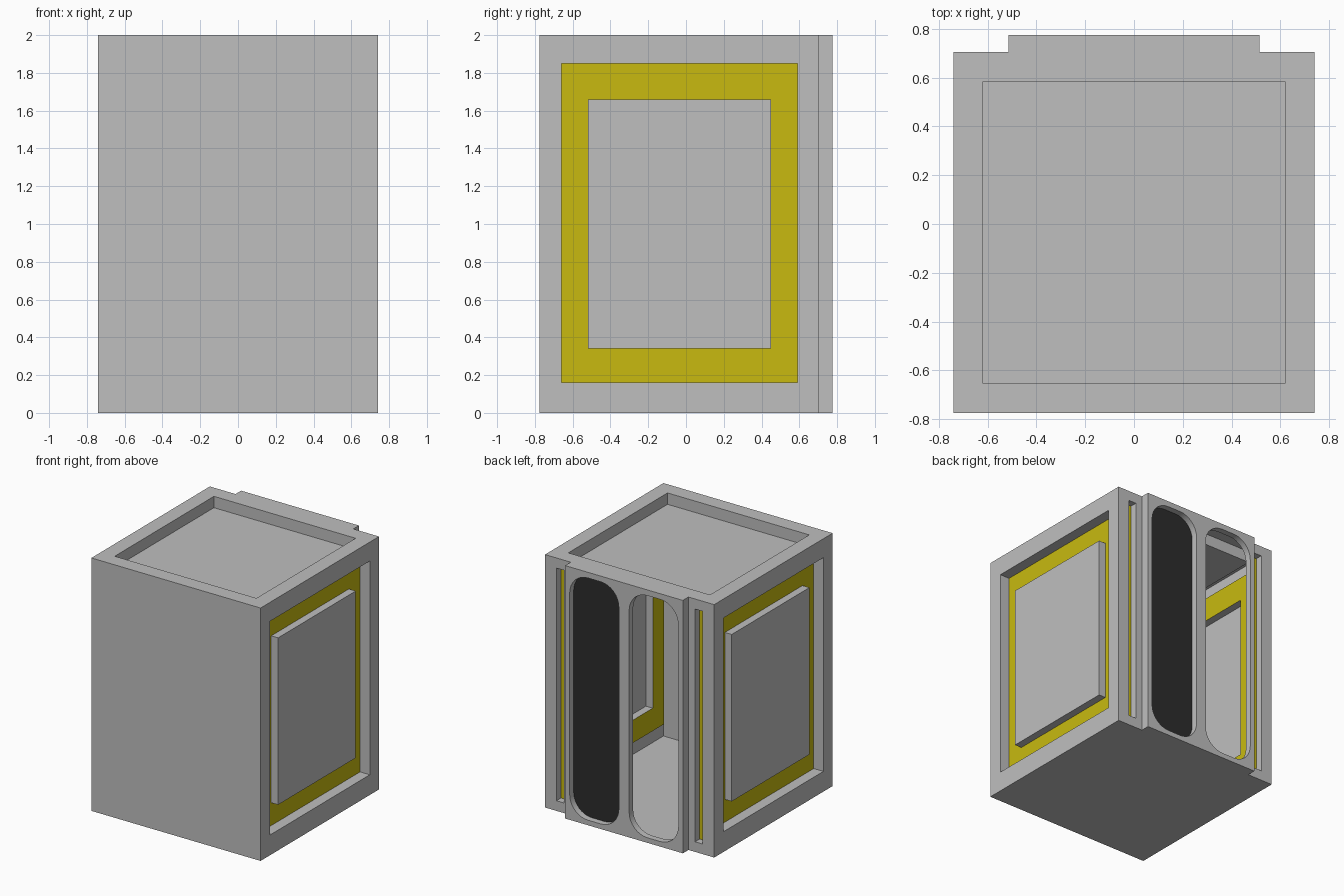
import bpy, bmesh, math
from mathutils import Vector

cube = bpy.data.objects.get("Cube")
if cube:
    bpy.data.objects.remove(cube, do_unlink=True)


def material(name, rgb):
    m = bpy.data.materials.new(name)
    m.use_nodes = True
    m.diffuse_color = (*rgb, 1)
    m.node_tree.nodes["Principled BSDF"].inputs["Base Color"].default_value = (*rgb, 1)
    return m


grey = material("shell_grey", (0.52, 0.52, 0.52))
yellow = material("trim_yellow", (0.58, 0.49, 0.005))
black = material("grille_black", (0.025, 0.025, 0.025))


def prism(name, outline, axis, lo, hi):
    """Extrude a 2D outline along x, y or z; the outline uses the other two axes in order."""
    def place(p, h):
        c = list(p)
        c.insert("xyz".index(axis), h)
        return Vector(c)
    bm = bmesh.new()
    face = bm.faces.new([bm.verts.new(place(p, lo)) for p in outline])
    ext = bmesh.ops.extrude_face_region(bm, geom=[face])
    moved = [g for g in ext["geom"] if isinstance(g, bmesh.types.BMVert)]
    bmesh.ops.translate(bm, verts=moved, vec=place((0, 0), hi - lo))
    bmesh.ops.recalc_face_normals(bm, faces=bm.faces)
    mesh = bpy.data.meshes.new(name)
    bm.to_mesh(mesh)
    bm.free()
    ob = bpy.data.objects.new(name, mesh)
    bpy.context.collection.objects.link(ob)
    return ob


def rect(a0, a1, b0, b1):
    return [(a0, b0), (a1, b0), (a1, b1), (a0, b1)]


def round_rect(a0, a1, b0, b1, r, steps=8):
    pts = []
    corners = [(a1 - r, b1 - r), (a0 + r, b1 - r), (a0 + r, b0 + r), (a1 - r, b0 + r)]
    for q, (ca, cb) in enumerate(corners):
        for i in range(steps + 1):
            t = math.pi / 2 * (q + i / steps)
            pts.append((ca + r * math.cos(t), cb + r * math.sin(t)))
    return pts


def combine(target, tool, operation):
    mod = target.modifiers.new("combine", "BOOLEAN")
    mod.object, mod.operation, mod.solver = tool, operation, "EXACT"
    bpy.context.view_layer.update()
    graph = bpy.context.evaluated_depsgraph_get()
    mesh = bpy.data.meshes.new_from_object(target.evaluated_get(graph))
    target.modifiers.clear()
    target.data = mesh
    bpy.data.objects.remove(tool, do_unlink=True)


# Main shell with the raised door section at the back
W, FRONT, BACK, DOOR, DOOR_W = 0.74, -0.775, 0.705, 0.775, 0.515
plan = [(-W, FRONT), (W, FRONT), (W, BACK), (DOOR_W, BACK), (DOOR_W, DOOR),
        (-DOOR_W, DOOR), (-DOOR_W, BACK), (-W, BACK)]
shell = prism("cabinet_shell", plan, "z", 0, 2)

# Top tray
combine(shell, prism("top_cut", rect(-0.62, 0.62, -0.655, 0.585), "z", 1.91, 2.1), "DIFFERENCE")

SIDE_FLOOR, SLOT_FLOOR, POCKET_FLOOR = 0.655, 0.648, 0.725
for s in (-1, 1):
    # Side recess with its raised panel
    lo, hi = sorted((s * SIDE_FLOOR, s * 0.85))
    combine(shell, prism("side_cut", rect(-0.66, 0.59, 0.16, 1.85), "x", lo, hi), "DIFFERENCE")
    lo, hi = sorted((s * 0.6, s * 0.715))
    combine(shell, prism("side_panel", rect(-0.52, 0.45, 0.34, 1.66), "x", lo, hi), "UNION")
    # Narrow slot beside the door section
    lo, hi = sorted((s * 0.573, s * 0.64))
    combine(shell, prism("slot_cut", rect(lo, hi, 0.08, 1.92), "y", SLOT_FLOOR, 0.8), "DIFFERENCE")
    # Rounded door pocket
    lo, hi = sorted((s * 0.045, s * 0.475))
    combine(shell, prism("pocket_cut", round_rect(lo, hi, 0.04, 1.955, 0.16), "y",
                         POCKET_FLOOR, 0.9), "DIFFERENCE")

# Colour the recess floors and open one pocket into the hollow interior
mesh = shell.data
mesh.materials.clear()
for m in (grey, yellow, black):
    mesh.materials.append(m)
bm = bmesh.new()
bm.from_mesh(mesh)
opening = []
for f in bm.faces:
    c, n = f.calc_center_median(), f.normal
    f.material_index = 0
    if abs(n.x) > 0.9 and abs(abs(c.x) - SIDE_FLOOR) < 0.005:
        f.material_index = 1
    elif n.y > 0.9 and abs(c.y - SLOT_FLOOR) < 0.005:
        f.material_index = 1
    elif n.y > 0.9 and abs(c.y - POCKET_FLOOR) < 0.005:
        if c.x > 0:
            f.material_index = 2
        else:
            opening.append(f)
bmesh.ops.delete(bm, geom=opening, context="FACES")
bm.to_mesh(mesh)
bm.free()

# Smooth rounded corners, sharp edges elsewhere
bpy.ops.object.select_all(action="DESELECT")
shell.select_set(True)
bpy.context.view_layer.objects.active = shell
bpy.ops.object.shade_smooth_by_angle(angle=math.radians(30))
